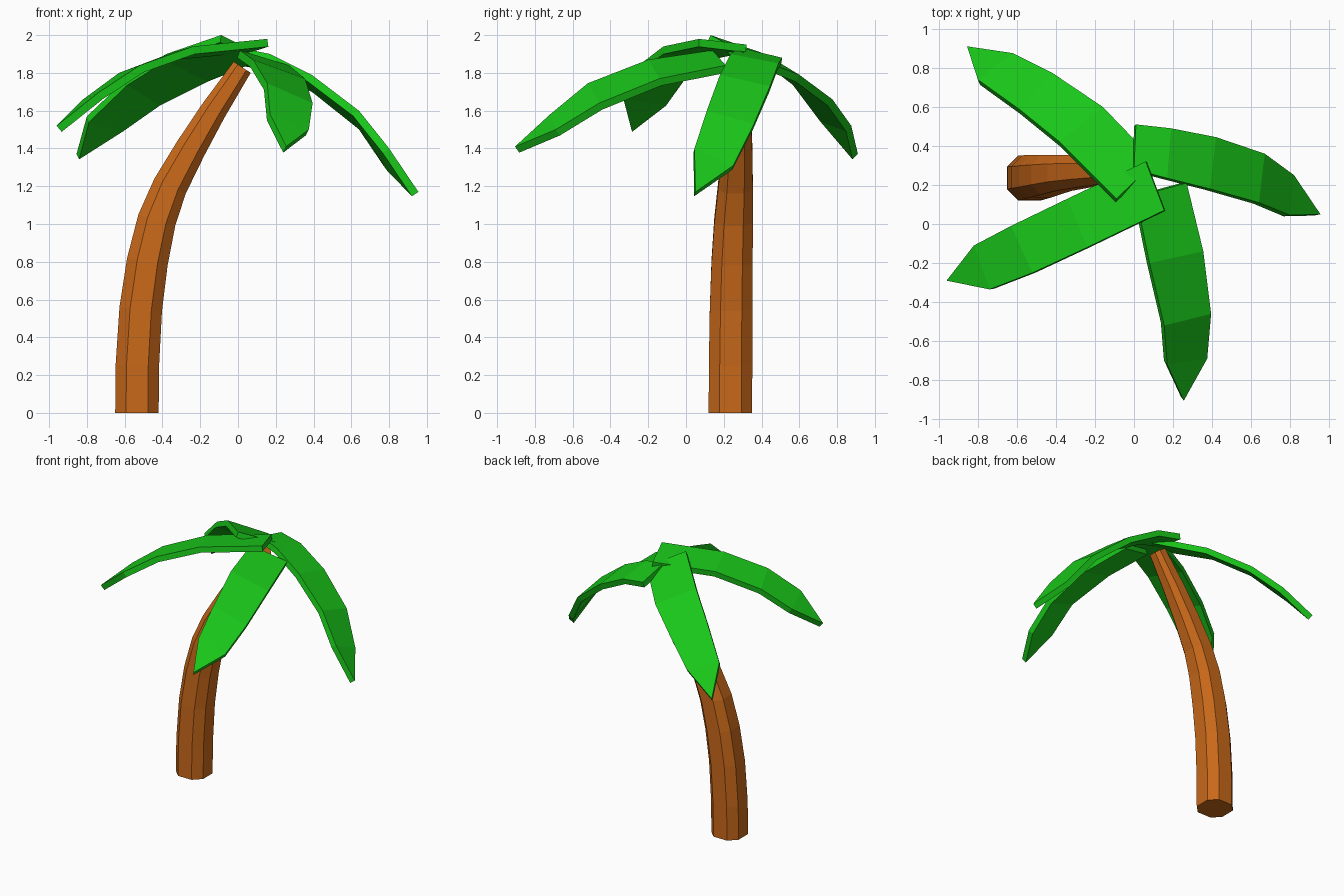
import bpy, bmesh
from mathutils import Vector


def material(name, rgb):
    m = bpy.data.materials.new(name)
    m.diffuse_color = (*rgb, 1)
    return m


def finish(name, bm, mat):
    mesh = bpy.data.meshes.new(name)
    bm.to_mesh(mesh)
    bm.free()
    mesh.materials.append(mat)
    obj = bpy.data.objects.new(name, mesh)
    bpy.context.collection.objects.link(obj)
    return obj


bark = material("bark", (0.58, 0.14, 0.01))
green = material("leaf_green", (0.01, 0.57, 0.01))

# Trunk: eight-sided section swept along a leaning, tapering path (x, y, z, half width)
path = [(-0.535, 0.235, 0, 0.115), (-0.533, 0.236, 0.25, 0.115), (-0.515, 0.239, 0.55, 0.113),
        (-0.48, 0.244, 0.8, 0.109), (-0.43, 0.252, 1.02, 0.102), (-0.36, 0.262, 1.2, 0.092),
        (-0.25, 0.27, 1.4, 0.081), (-0.13, 0.275, 1.6, 0.069), (0.022, 0.28, 1.83, 0.054)]
octagon = [(1, -.5), (1, .5), (.5, 1), (-.5, 1), (-1, .5), (-1, -.5), (-.5, -1), (.5, -1)]
bm = bmesh.new()
rings = []
for i, (x, y, z, r) in enumerate(path):
    a, b = path[max(i - 1, 0)], path[min(i + 1, len(path) - 1)]
    tangent = Vector((b[0] - a[0], 0, b[2] - a[2])).normalized() if i else Vector((0, 0, 1))
    side = Vector((0, 1, 0))
    out = side.cross(tangent)
    rings.append([bm.verts.new(Vector((x, y, z)) + out * (u * r) + side * (v * r)) for u, v in octagon])
for lo, hi in zip(rings, rings[1:]):
    for k in range(8):
        n = (k + 1) % 8
        bm.faces.new((lo[k], lo[n], hi[n], hi[k]))
bm.faces.new(rings[0][::-1])
bm.faces.new(rings[-1])
finish("trunk", bm, bark)


# Leaf: strip between its left and right edges (seen from the root), closed by a tip, then thickened
def leaf(name, left, right, tip):
    bm = bmesh.new()
    L = [bm.verts.new(p) for p in left]
    R = [bm.verts.new(p) for p in right]
    T = bm.verts.new(tip)
    for i in range(len(L) - 1):
        bm.faces.new((R[i], R[i + 1], L[i + 1], L[i]))
    bm.faces.new((R[-1], T, L[-1]))
    obj = finish(name, bm, green)
    mod = obj.modifiers.new("thickness", 'SOLIDIFY')
    mod.thickness = 0.042
    mod.offset = -1


leaf("back_left_leaf",
     [(-0.09, 0.13, 2.0), (-0.38, 0.42, 1.9), (-0.59, 0.59, 1.77), (-0.8, 0.74, 1.57)],
     [(0.11, 0.32, 1.9), (-0.16, 0.6, 1.79), (-0.42, 0.775, 1.66), (-0.62, 0.875, 1.52)],
     (-0.855, 0.91, 1.37))
leaf("right_leaf",
     [(0.01, 0.51, 1.88), (0.19, 0.49, 1.85), (0.42, 0.445, 1.73), (0.67, 0.36, 1.53), (0.82, 0.25, 1.31)],
     [(0.0, 0.28, 1.935), (0.17, 0.235, 1.9), (0.39, 0.18, 1.79), (0.64, 0.11, 1.6), (0.80, 0.045, 1.4)],
     (0.955, 0.05, 1.17))
leaf("front_leaf",
     [(0.27, 0.21, 1.84), (0.355, -0.14, 1.77), (0.395, -0.46, 1.64), (0.375, -0.69, 1.5)],
     [(0.01, 0.14, 1.92), (0.08, -0.2, 1.87), (0.155, -0.52, 1.745), (0.17, -0.72, 1.58)],
     (0.255, -0.905, 1.41))
leaf("front_left_leaf",
     [(0.155, 0.07, 1.98), (-0.24, -0.12, 1.94), (-0.52, -0.25, 1.84), (-0.74, -0.335, 1.695)],
     [(0.06, 0.32, 1.95), (-0.34, 0.13, 1.91), (-0.63, -0.01, 1.8), (-0.82, -0.11, 1.66)],
     (-0.96, -0.29, 1.52))
